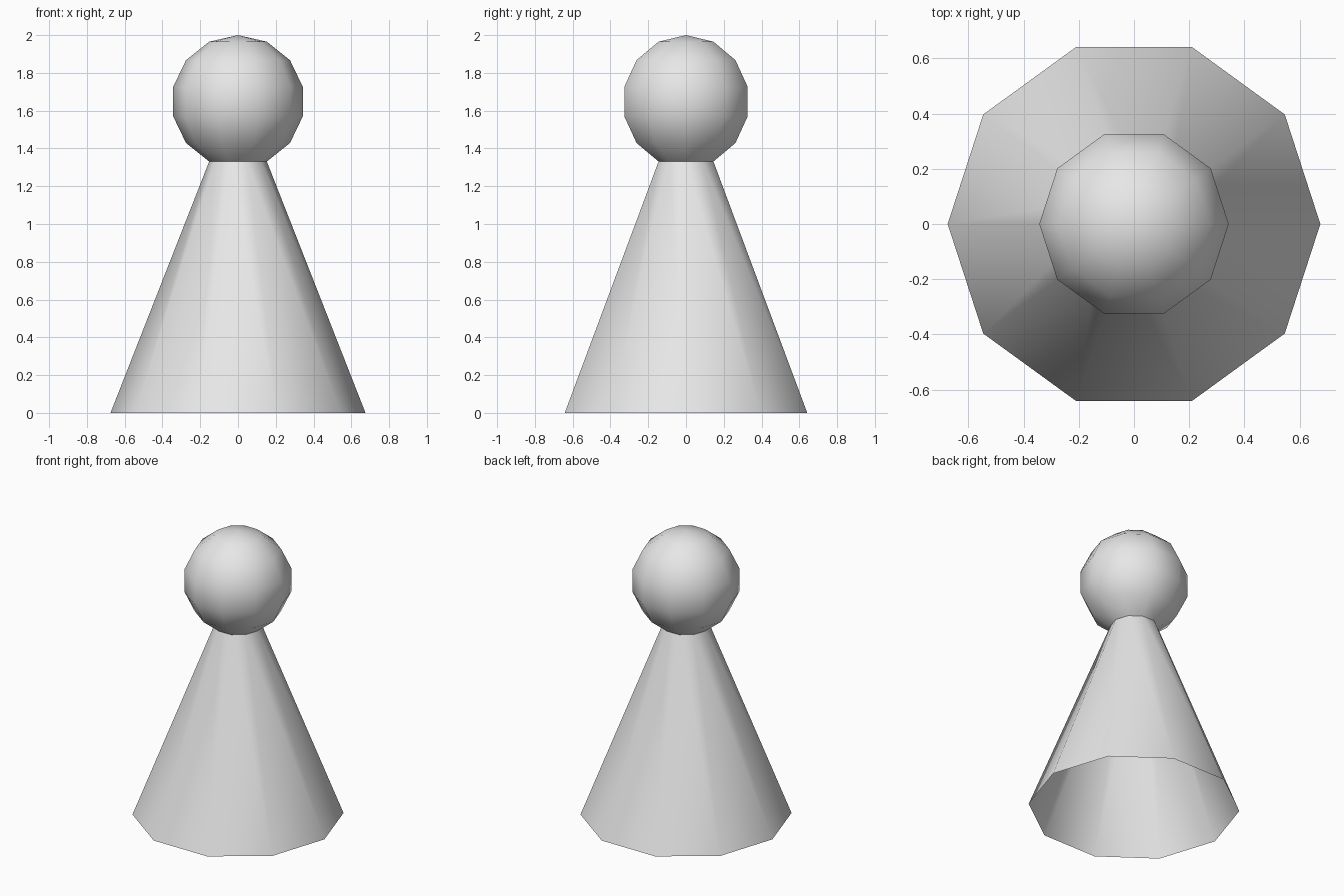
import bpy, bmesh
from math import sin, cos, pi

cube = bpy.data.objects.get("Cube")
if cube:
    bpy.data.objects.remove(cube, do_unlink=True)

SIDES = 10
HEAD_RADIUS = 0.352
HEAD_CENTRE = 2 - HEAD_RADIUS
BASE_RADIUS = 0.675
BANDS = 7

grey = bpy.data.materials.new("light grey")
grey.use_nodes = True
colour = (0.8, 0.8, 0.8, 1)
grey.diffuse_color = colour
grey.node_tree.nodes["Principled BSDF"].inputs["Base Color"].default_value = colour


def lathe(name, profile):
    """Turn (radius, height) points, listed top down, around z; radius 0 is a pole."""
    bm = bmesh.new()
    rings = []
    for radius, z in profile:
        count = SIDES if radius else 1
        rings.append([bm.verts.new((radius * cos(2 * pi * i / SIDES),
                                    radius * sin(2 * pi * i / SIDES), z))
                      for i in range(count)])
    for upper, lower in zip(rings, rings[1:]):
        for i in range(SIDES):
            j = (i + 1) % SIDES
            if len(upper) == 1:
                bm.faces.new((upper[0], lower[i], lower[j]))
            else:
                bm.faces.new((upper[i], lower[i], lower[j], upper[j]))
    for face in bm.faces:
        face.smooth = True
    mesh = bpy.data.meshes.new(name)
    bm.to_mesh(mesh)
    bm.free()
    mesh.materials.append(grey)
    obj = bpy.data.objects.new(name, mesh)
    bpy.context.collection.objects.link(obj)
    return obj


# Round head, open where it meets the neck
head_profile = [(0, 2)] + [
    (HEAD_RADIUS * sin(pi * k / BANDS), HEAD_CENTRE + HEAD_RADIUS * cos(pi * k / BANDS))
    for k in range(1, BANDS)]
lathe("head", head_profile)

# Hollow conical body, open at the base
lathe("body", [head_profile[-1], (BASE_RADIUS, 0)])
